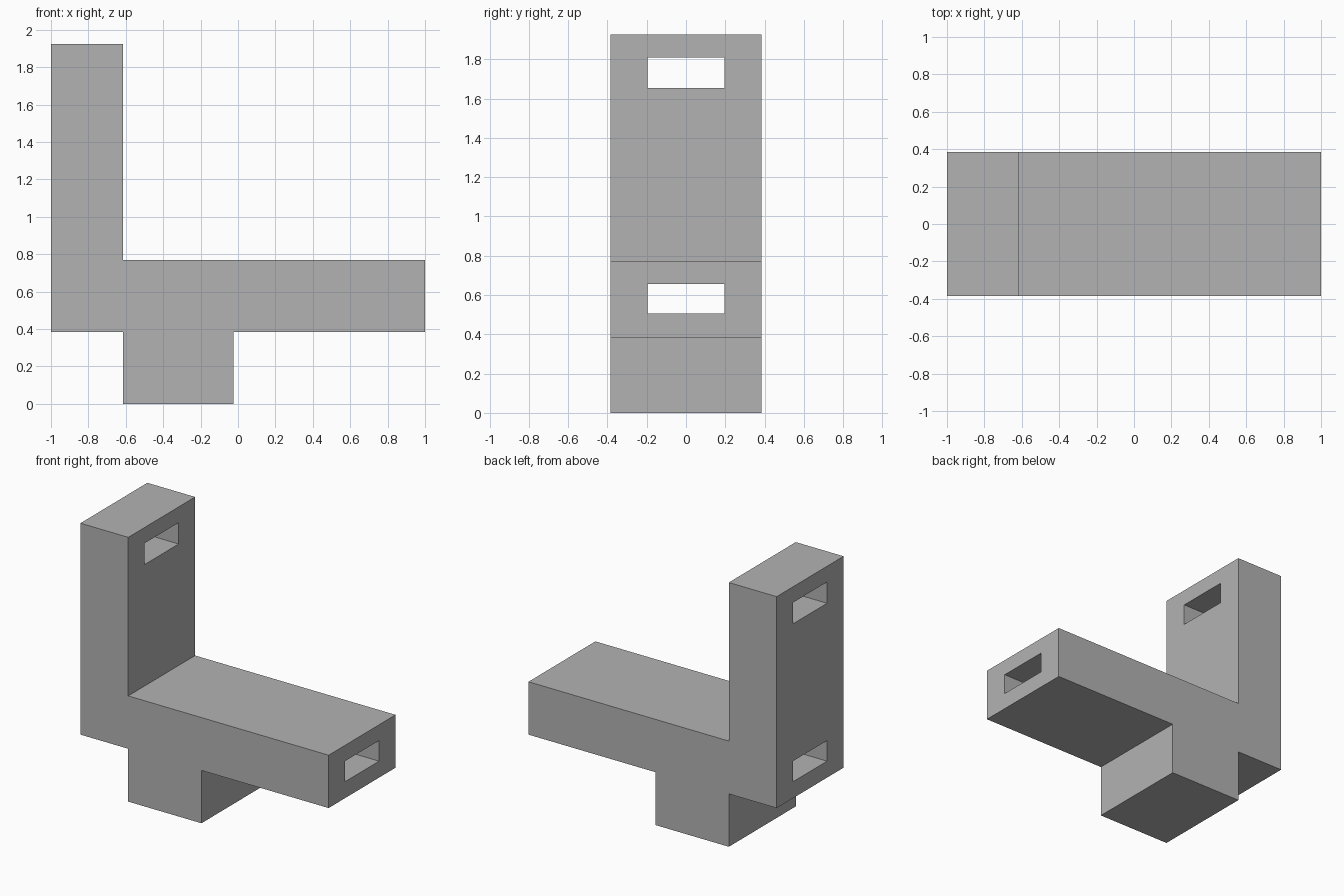
import bpy
import bmesh

cube = bpy.data.objects.get("Cube")
if cube:
    bpy.data.objects.remove(cube, do_unlink=True)

grey = bpy.data.materials.new("plain_grey")
grey.use_nodes = True
colour = (0.45, 0.45, 0.45, 1)
grey.diffuse_color = colour
grey.node_tree.nodes["Principled BSDF"].inputs["Base Color"].default_value = colour

HALF_DEPTH = 0.385


def extrude_profile(name, points, half):
    """Extrude an x-z outline along y, centred on y = 0."""
    bm = bmesh.new()
    face = bm.faces.new([bm.verts.new((x, -half, z)) for x, z in points])
    side = bmesh.ops.extrude_face_region(bm, geom=[face])["geom"]
    moved = [v for v in side if isinstance(v, bmesh.types.BMVert)]
    bmesh.ops.translate(bm, verts=moved, vec=(0, 2 * half, 0))
    bmesh.ops.recalc_face_normals(bm, faces=bm.faces)
    mesh = bpy.data.meshes.new(name)
    bm.to_mesh(mesh)
    bm.free()
    mesh.materials.append(grey)
    obj = bpy.data.objects.new(name, mesh)
    bpy.context.collection.objects.link(obj)
    return obj


# Upright back, long arm and foot as one outline
body = extrude_profile("bracket_body", [
    (-1, 0.385), (-0.615, 0.385), (-0.615, 0), (-0.025, 0),
    (-0.025, 0.385), (1, 0.385), (1, 0.77), (-0.615, 0.77),
    (-0.615, 1.925), (-1, 1.925)], HALF_DEPTH)

# Slots running right through the arm and the upright
for name, x_end, low, high in (("arm_slot", 1.1, 0.505, 0.655),
                               ("upright_slot", -0.5, 1.655, 1.81)):
    outline = [(-1.1, low), (x_end, low), (x_end, high), (-1.1, high)]
    cutter = extrude_profile(name + "_cutter", outline, 0.195)
    cut = body.modifiers.new(name, "BOOLEAN")
    cut.operation = "DIFFERENCE"
    cut.solver = "EXACT"
    cut.object = cutter
    cutter.hide_render = True
    cutter.hide_set(True)
